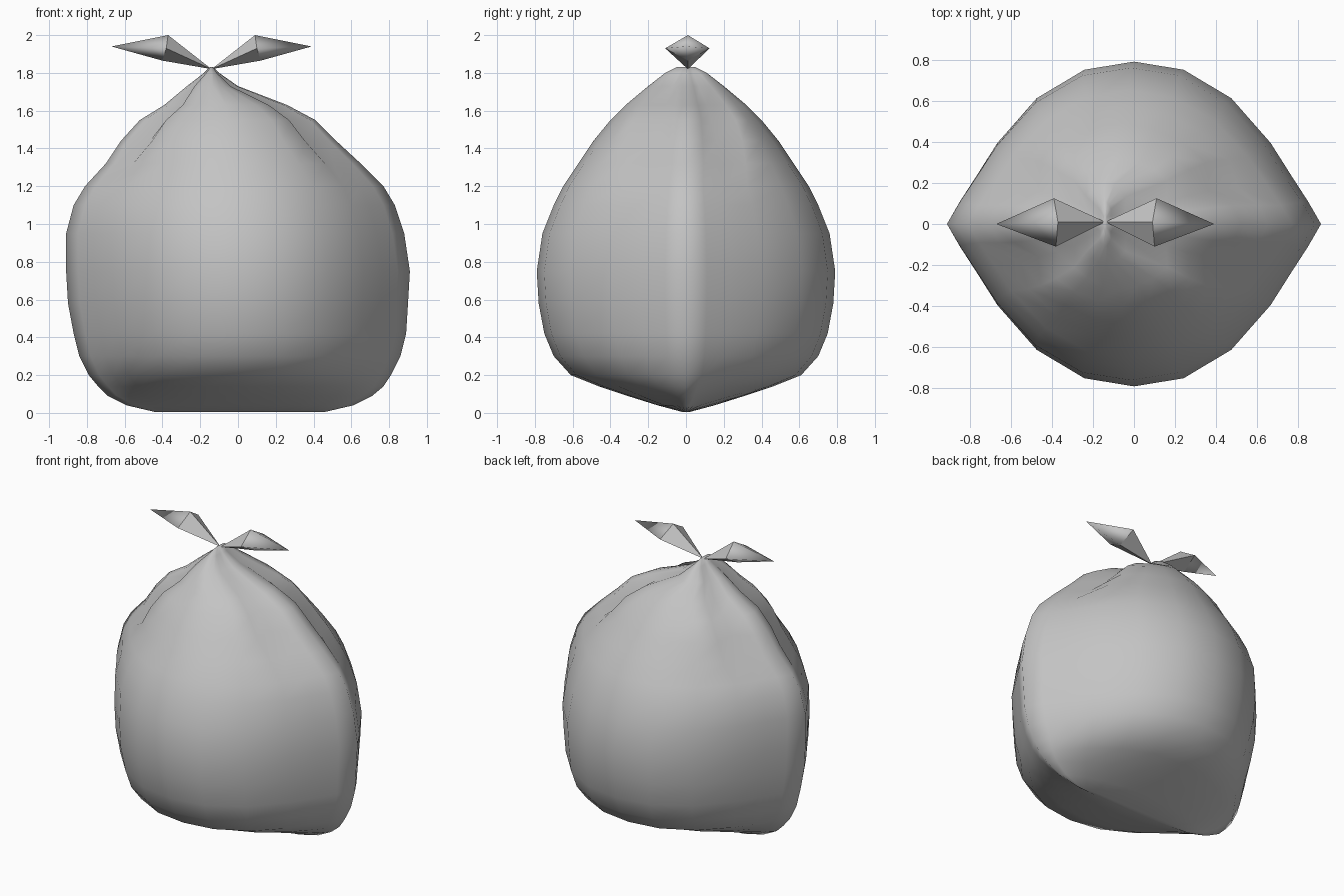
import bpy
import bmesh
import math

cube = bpy.data.objects.get("Cube")
if cube:
    bpy.data.objects.remove(cube, do_unlink=True)

grey = bpy.data.materials.new("bag_grey")
grey.use_nodes = True
grey.diffuse_color = (0.55, 0.55, 0.55, 1)
grey.node_tree.nodes["Principled BSDF"].inputs["Base Color"].default_value = grey.diffuse_color

KNOT_X = -0.14

# Bag outline at each height: z, left edge, right edge, half depth
RINGS = [
    (0.005, -0.44, 0.46, 0.02), (0.04, -0.59, 0.61, 0.15), (0.09, -0.69, 0.71, 0.31),
    (0.14, -0.74, 0.77, 0.46), (0.2, -0.79, 0.81, 0.61), (0.3, -0.84, 0.86, 0.7),
    (0.42, -0.87, 0.89, 0.75), (0.58, -0.90, 0.90, 0.78), (0.75, -0.91, 0.91, 0.79),
    (0.95, -0.91, 0.88, 0.76), (1.1, -0.87, 0.83, 0.7), (1.2, -0.81, 0.77, 0.65),
    (1.32, -0.70, 0.65, 0.57), (1.44, -0.62, 0.52, 0.49), (1.55, -0.52, 0.41, 0.4),
    (1.63, -0.39, 0.26, 0.32), (1.73, -0.27, 0.0, 0.2), (1.8, -0.18, -0.10, 0.11),
    (1.83, -0.15, -0.13, 0.05),
]

# Quarter sections from side seam to middle: full belly, and pleated neck
BELLY = [(1, 0), (0.93, 0.14), (0.84, 0.3), (0.73, 0.5), (0.52, 0.775), (0.265, 0.95), (0, 1)]
NECK = [(1, 0), (0.94, 0.2), (0.68, 0.34), (0.7, 0.66), (0.5, 0.82), (0.265, 0.93), (0, 1)]


def full_section(quarter):
    """Mirror a quarter section into a closed loop."""
    half = quarter + [(-x, y) for x, y in reversed(quarter[:-1])]
    return half + [(x, -y) for x, y in reversed(half[1:-1])]


def make_object(name, bm):
    """Turn a bmesh into a grey object."""
    bmesh.ops.recalc_face_normals(bm, faces=bm.faces)
    mesh = bpy.data.meshes.new(name)
    bm.to_mesh(mesh)
    bm.free()
    mesh.materials.append(grey)
    obj = bpy.data.objects.new(name, mesh)
    bpy.context.collection.objects.link(obj)
    return obj


def build_bag():
    """Loft the pillow shaped sack, gathering it into pleats at the neck."""
    bm = bmesh.new()
    section = list(zip(full_section(BELLY), full_section(NECK)))
    loops = []
    for z, left, right, depth in RINGS:
        centre, width = (left + right) / 2, (right - left) / 2
        gather = min(max((z - 1.2) / 0.35, 0), 1)
        loop = []
        for (bx, by), (nx, ny) in section:
            x = bx + (nx - bx) * gather
            y = by + (ny - by) * gather
            loop.append(bm.verts.new((centre + width * x, depth * y, z)))
        loops.append(loop)
    count = len(section)
    for low, high in zip(loops, loops[1:]):
        for i in range(count):
            j = (i + 1) % count
            bm.faces.new((low[i], low[j], high[j], high[i]))
    bm.faces.new(loops[0])
    bm.faces.new(loops[-1])
    bag = make_object("bag_body", bm)
    bpy.ops.object.select_all(action="DESELECT")
    bag.select_set(True)
    bpy.context.view_layer.objects.active = bag
    bpy.ops.object.shade_smooth_by_angle(angle=math.radians(100))


def build_bow_loop(name, side):
    """Diamond spreading from the knot: flat inner faces, smooth outer tip."""
    bm = bmesh.new()

    def vert(x, y, z):
        return bm.verts.new((KNOT_X + side * x, y, z))

    knot = vert(0, 0.01, 1.82)
    tip = vert(0.53, 0, 1.94)
    belt = [vert(0.23, 0.01, 2), vert(0.25, 0.125, 1.93),
            vert(0.26, 0.01, 1.865), vert(0.24, -0.11, 1.93)]
    for i, a in enumerate(belt):
        b = belt[(i + 1) % len(belt)]
        bm.faces.new((knot, a, b))
        bm.faces.new((tip, b, a)).smooth = True
    make_object(name, bm)


build_bag()
build_bow_loop("bow_left", 1)
build_bow_loop("bow_right", -1)
